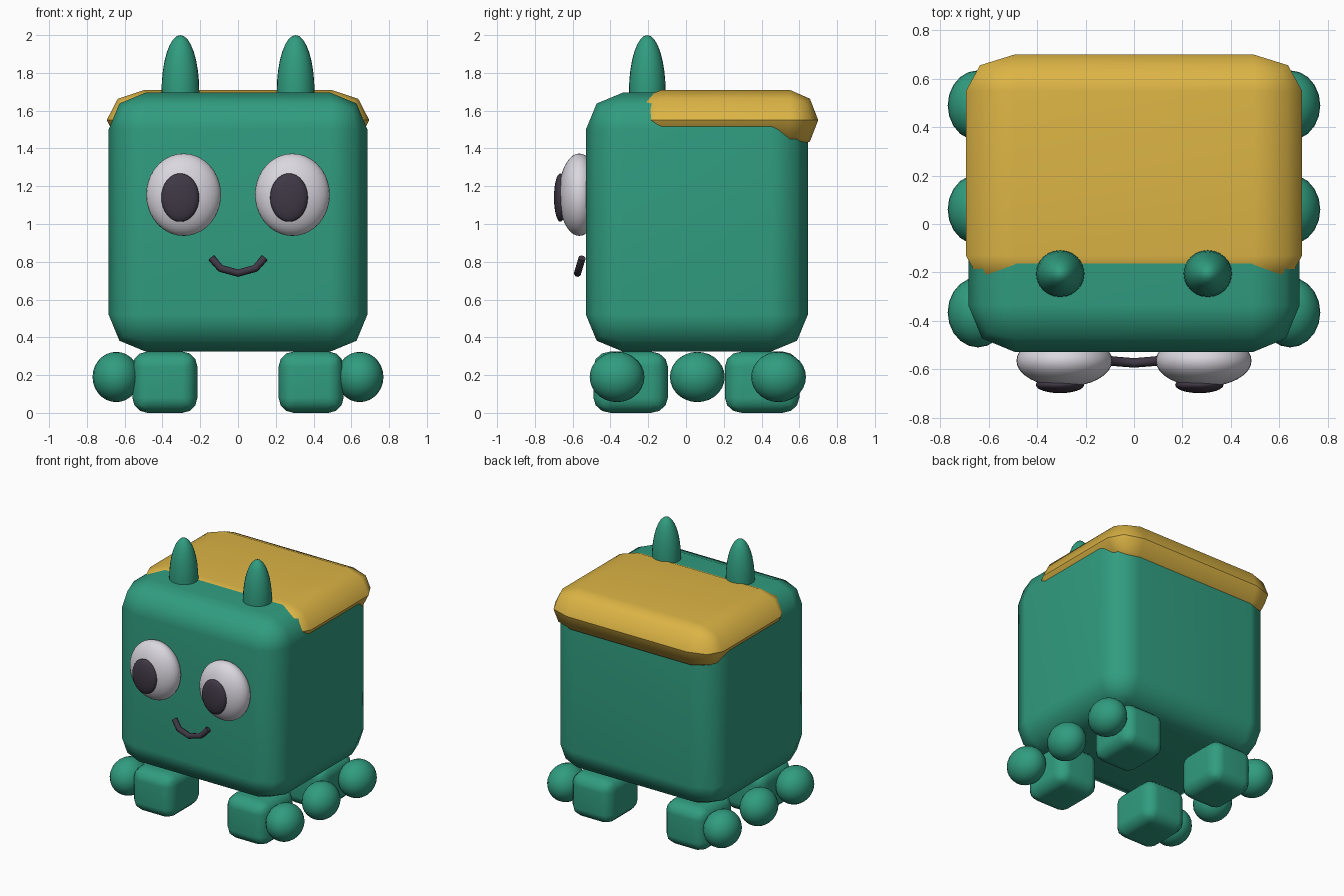
import bpy, bmesh
from mathutils import Vector

if "Cube" in bpy.data.objects:
    bpy.data.objects.remove(bpy.data.objects["Cube"], do_unlink=True)


def material(name, rgb):
    m = bpy.data.materials.new(name)
    m.use_nodes = True
    m.diffuse_color = (*rgb, 1)
    m.node_tree.nodes["Principled BSDF"].inputs["Base Color"].default_value = (*rgb, 1)
    return m


GREEN = material("green", (0.03, 0.335, 0.215))
GOLD = material("gold", (0.72, 0.46, 0.06))
WHITE = material("eye white", (0.70, 0.68, 0.74))
DARK = material("dark", (0.05, 0.04, 0.06))


def finish(name, bm, mat, weighted=False):
    mesh = bpy.data.meshes.new(name)
    bm.to_mesh(mesh)
    bm.free()
    mesh.materials.append(mat)
    mesh.shade_smooth()
    obj = bpy.data.objects.new(name, mesh)
    bpy.context.collection.objects.link(obj)
    if weighted:
        obj.modifiers.new("Flat face normals", 'WEIGHTED_NORMAL')
    return obj


def rounded_box(name, low, high, radius, mat, segments=2):
    """Box between two corners, with its own rounding radius per axis."""
    bm = bmesh.ops.create_cube and bmesh.new()
    bmesh.ops.create_cube(bm, size=2)
    bmesh.ops.bevel(bm, geom=bm.edges[:], offset=0.5, segments=segments,
                    profile=0.5, affect='EDGES')
    low, high = Vector(low), Vector(high)
    mid, half = (low + high) / 2, (high - low) / 2
    for v in bm.verts:
        for i in range(3):
            c = v.co[i]
            a = half[i] - radius[i] + (abs(c) - 0.5) * 2 * radius[i]
            v.co[i] = mid[i] + (a if c > 0 else -a)
    return finish(name, bm, mat, True)


def ellipsoid(name, centre, radii, mat, u=24, v=16):
    bm = bmesh.new()
    bmesh.ops.create_uvsphere(bm, u_segments=u, v_segments=v, radius=1)
    bmesh.ops.scale(bm, vec=radii, verts=bm.verts)
    bmesh.ops.translate(bm, vec=centre, verts=bm.verts)
    return finish(name, bm, mat)


# Body and the slab over its back
rounded_box("body", (-0.685, -0.53, 0.325), (0.685, 0.645, 1.695), (0.195,) * 3, GREEN)
rounded_box("back_cap", (-0.695, -0.28, 1.39), (0.695, 0.70, 1.71), (0.2, 0.15, 0.16), GOLD)

# Paired parts
for side, s in (("left", 1), ("right", -1)):
    ellipsoid(side + "_horn", (s * 0.305, -0.205, 1.70), (0.1, 0.097, 0.3), GREEN)
    ellipsoid(side + "_eye", (s * 0.288, -0.565, 1.155), (0.198, 0.108, 0.218), WHITE, 32, 20)
    # Both pupils look slightly to one side
    ellipsoid(side + "_pupil", (s * 0.288 - 0.018, -0.665, 1.14), (0.1, 0.034, 0.128), DARK)
    for end, y in (("front", -0.293), ("back", 0.403)):
        x = s * 0.387
        rounded_box(f"{side}_{end}_foot", (x - 0.172, y - 0.197, 0.0),
                    (x + 0.172, y + 0.197, 0.325), (0.08, 0.09, 0.08), GREEN, 3)
    for end, y in (("front", -0.365), ("middle", 0.06), ("back", 0.49)):
        ellipsoid(f"{side}_{end}_toe", (s * 0.645, y, 0.19), (0.125, 0.145, 0.133), GREEN, 20, 14)

# Smile: a tube along a short path
curve = bpy.data.curves.new("mouth", 'CURVE')
curve.dimensions = '3D'
curve.bevel_depth = 0.02
curve.bevel_resolution = 2
curve.use_fill_caps = True
path = [(-0.14, 0.82), (-0.092, 0.765), (0, 0.74), (0.092, 0.765), (0.14, 0.82)]
spline = curve.splines.new('POLY')
spline.points.add(len(path) - 1)
for p, (x, z) in zip(spline.points, path):
    p.co = (x, -0.55 - (0.82 - z) * 0.3, z, 1)
curve.materials.append(DARK)
bpy.context.collection.objects.link(bpy.data.objects.new("mouth", curve))
